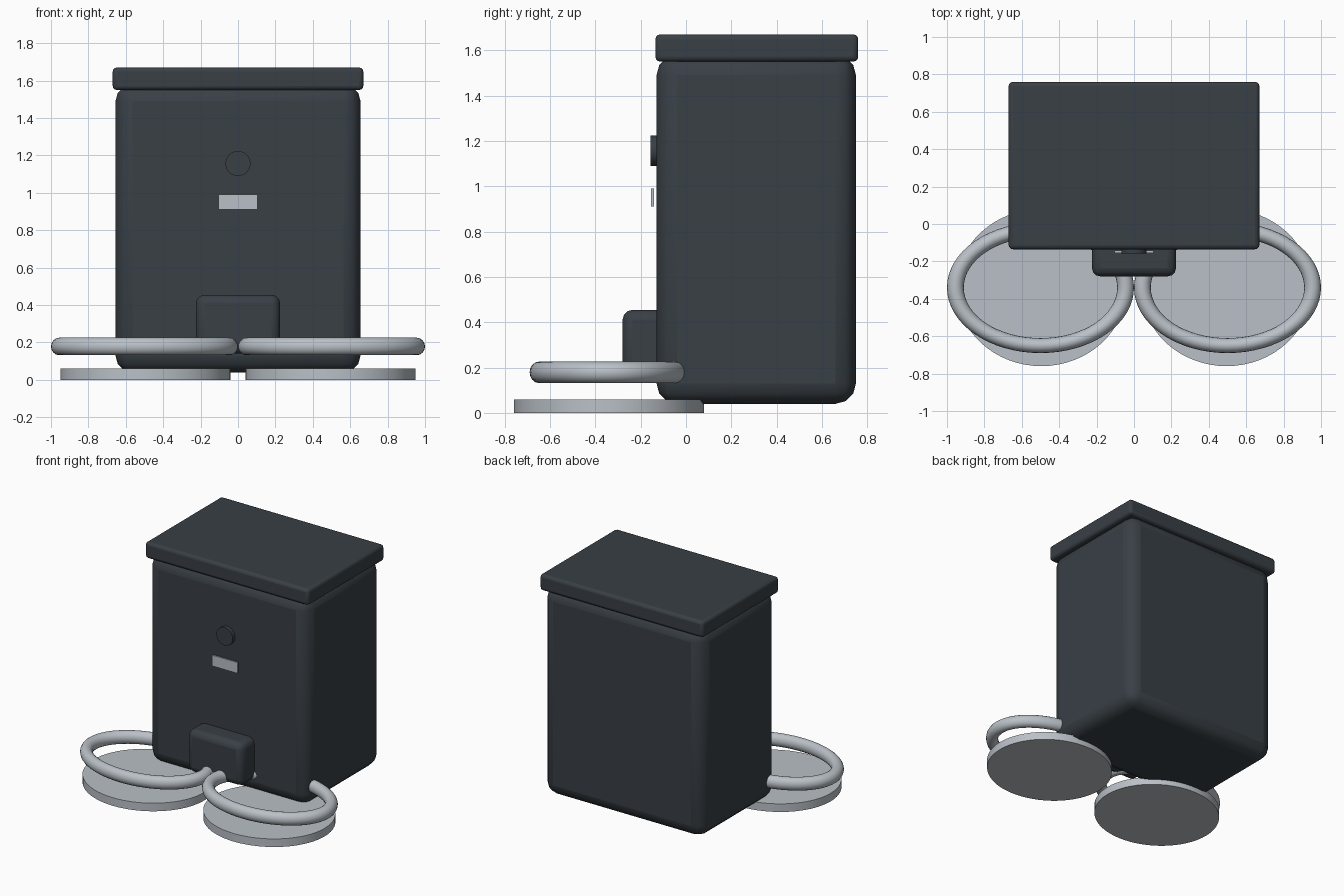
import bpy
import bmesh
from math import radians, cos, sin, tau
from mathutils import Matrix

cube = bpy.data.objects.get("Cube")
if cube:
    bpy.data.objects.remove(cube, do_unlink=True)


def make_material(name, rgb):
    mat = bpy.data.materials.new(name)
    mat.use_nodes = True
    mat.diffuse_color = (*rgb, 1)
    bsdf = mat.node_tree.nodes["Principled BSDF"]
    bsdf.inputs["Base Color"].default_value = (*rgb, 1)
    return mat


charcoal = make_material("charcoal plastic", (0.04, 0.05, 0.06))
silver = make_material("pale grey metal", (0.49, 0.53, 0.57))


def finish(name, bm, mat, bevel=0, segments=3, angle=40):
    """Turn a bmesh into a shaded object, with optional rounded edges."""
    bmesh.ops.recalc_face_normals(bm, faces=bm.faces)
    mesh = bpy.data.meshes.new(name)
    bm.to_mesh(mesh)
    bm.free()
    mesh.materials.append(mat)
    obj = bpy.data.objects.new(name, mesh)
    bpy.context.collection.objects.link(obj)
    if bevel:
        mod = obj.modifiers.new("rounded edges", 'BEVEL')
        mod.width = bevel
        mod.segments = segments
    bpy.ops.object.select_all(action='DESELECT')
    obj.select_set(True)
    bpy.context.view_layer.objects.active = obj
    bpy.ops.object.shade_smooth_by_angle(angle=radians(angle))
    return obj


def box(name, low, high, mat, bevel=0):
    bm = bmesh.new()
    bmesh.ops.create_cube(bm, size=1)
    for v in bm.verts:
        v.co = [a + (c + 0.5) * (b - a) for a, b, c in zip(low, high, v.co)]
    return finish(name, bm, mat, bevel)


def disc(name, matrix, mat, sides):
    """Unit-radius, unit-height cylinder placed by a matrix."""
    bm = bmesh.new()
    bmesh.ops.create_cone(bm, cap_ends=True, segments=sides, radius1=1,
                          radius2=1, depth=1, matrix=matrix)
    return finish(name, bm, mat)


def oval_ring(name, centre, radii, tube, mat, around=64, section=16):
    """Closed tube following an ellipse."""
    bm = bmesh.new()
    loops = []
    for i in range(around):
        u = tau * i / around
        loop = []
        for j in range(section):
            v = tau * j / section
            loop.append(bm.verts.new((
                centre[0] + (radii[0] + tube[0] * cos(v)) * cos(u),
                centre[1] + (radii[1] + tube[1] * cos(v)) * sin(u),
                centre[2] + tube[2] * sin(v))))
        loops.append(loop)
    for i in range(around):
        a, b = loops[i], loops[(i + 1) % around]
        for j in range(section):
            k = (j + 1) % section
            bm.faces.new((a[j], b[j], b[k], a[k]))
    return finish(name, bm, mat)


# Food hopper, its lid and the dispensing spout
box("hopper_body", (-0.655, -0.13, 0.04), (0.655, 0.75, 1.58), charcoal, 0.09)
box("lid", (-0.67, -0.135, 1.55), (0.67, 0.76, 1.67), charcoal, 0.022)
box("spout", (-0.225, -0.28, 0.14), (0.225, -0.05, 0.455), charcoal, 0.045)

# Front controls
disc("button", Matrix.Translation((0, -0.135, 1.157))
     @ Matrix.Rotation(radians(90), 4, 'X')
     @ Matrix.Diagonal((0.067, 0.067, 0.045, 1)), charcoal, 32)
box("front_plate", (-0.105, -0.155, 0.91), (0.105, -0.142, 0.99), silver)

# Twin bowls: a base dish with an oval rim ring above each
for side, sign in (("left", 1), ("right", -1)):
    disc(side + "_base_dish", Matrix.Translation((sign * 0.495, -0.34, 0.03))
         @ Matrix.Diagonal((0.455, 0.42, 0.06, 1)), silver, 64)
    oval_ring(side + "_bowl_ring", (sign * 0.5, -0.34, 0.179),
              (0.455, 0.31), (0.045, 0.04, 0.047), silver)
